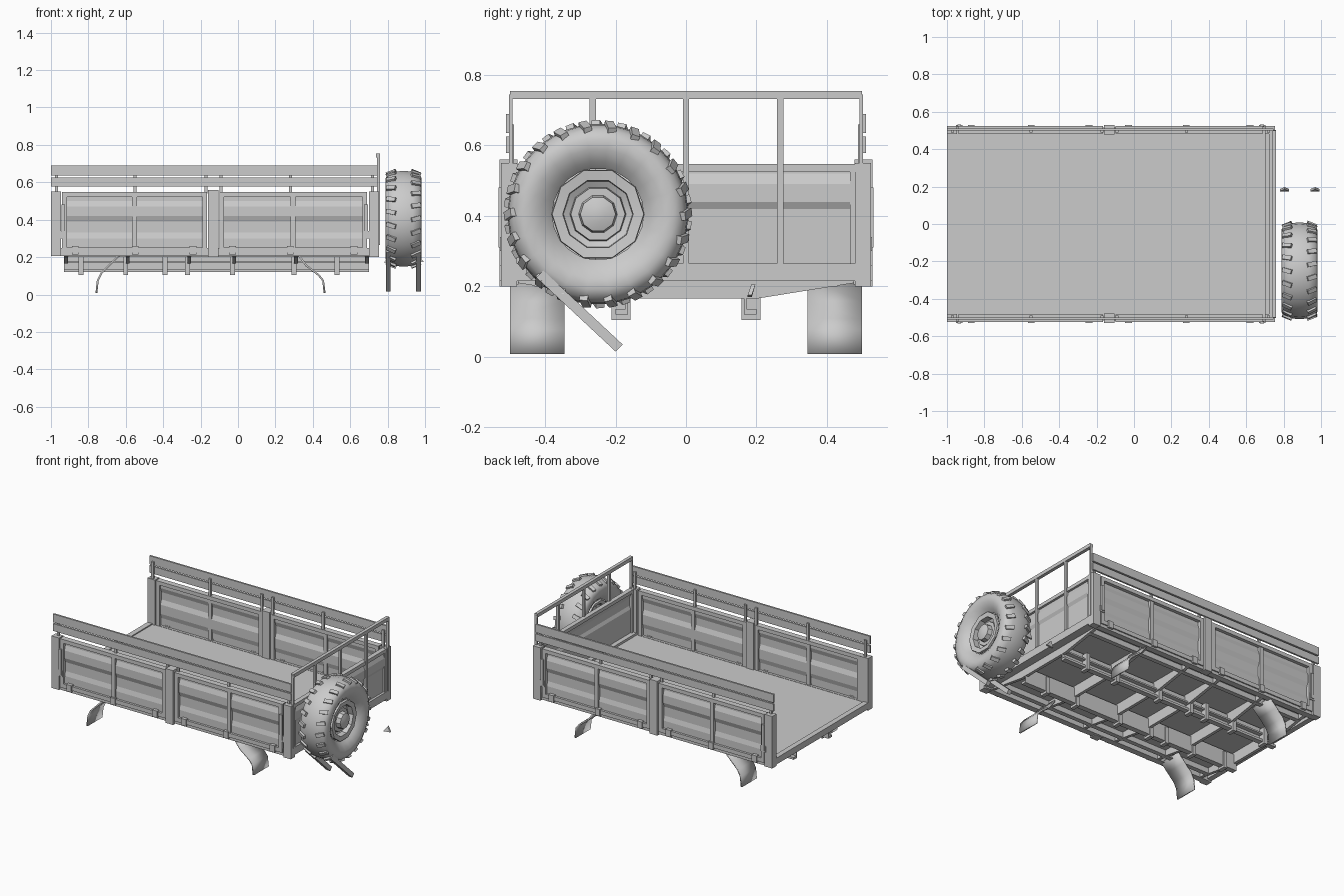
import bpy, bmesh, math
from mathutils import Vector, Matrix

if "Cube" in bpy.data.objects:
    bpy.data.objects.remove(bpy.data.objects["Cube"])


def finish(name, bm, smooth=None):
    bmesh.ops.recalc_face_normals(bm, faces=bm.faces)
    me = bpy.data.meshes.new(name)
    bm.to_mesh(me)
    bm.free()
    ob = bpy.data.objects.new(name, me)
    bpy.context.collection.objects.link(ob)
    if smooth:
        bpy.ops.object.select_all(action='DESELECT')
        ob.select_set(True)
        bpy.context.view_layer.objects.active = ob
        bpy.ops.object.shade_smooth_by_angle(angle=math.radians(smooth))
    return ob


def add_box(bm, x, y, z):
    size = [b - a for a, b in (x, y, z)]
    mid = [(a + b) / 2 for a, b in (x, y, z)]
    m = Matrix.Translation(mid) @ Matrix.Diagonal((*size, 1))
    bmesh.ops.create_cube(bm, size=1, matrix=m)


def boxes(name, items):
    bm = bmesh.new()
    for it in items:
        add_box(bm, *it)
    return finish(name, bm)


def sheet(name, pts, sweep, thick, smooth=None):
    """Polyline of 3D points swept along a vector and thickened."""
    bm = bmesh.new()
    a = [bm.verts.new(p) for p in pts]
    b = [bm.verts.new(Vector(p) + Vector(sweep)) for p in pts]
    for i in range(len(pts) - 1):
        bm.faces.new((a[i], a[i + 1], b[i + 1], b[i]))
    ob = finish(name, bm, smooth)
    mod = ob.modifiers.new("thickness", 'SOLIDIFY')
    mod.thickness, mod.offset = thick, 0
    return ob


def prism(name, pts, sweep):
    bm = bmesh.new()
    f = bm.faces.new([bm.verts.new(p) for p in pts])
    r = bmesh.ops.extrude_face_region(bm, geom=[f])
    bmesh.ops.translate(bm, vec=sweep, verts=[v for v in r['geom'] if isinstance(v, bmesh.types.BMVert)])
    return finish(name, bm)


def lathe(name, prof, n, centre, smooth=35):
    """Revolve (x, radius) points about the x axis."""
    bm = bmesh.new()
    vs = [bm.verts.new((x, r, 0)) for x, r in prof]
    es = [bm.edges.new(e) for e in zip(vs, vs[1:])]
    bmesh.ops.spin(bm, geom=vs + es, cent=(0, 0, 0), axis=(1, 0, 0), angle=2 * math.pi, steps=n)
    bmesh.ops.remove_doubles(bm, verts=bm.verts, dist=1e-4)
    bmesh.ops.translate(bm, vec=centre, verts=bm.verts)
    return finish(name, bm, smooth)


def span(s, a, b):
    return tuple(sorted((s * a, s * b)))


# Floor, with sills at both ends
boxes("floor", [((-0.98, 0.73), (-0.5, 0.5), (0.235, 0.25))])
boxes("end_sills", [((-1.0, -0.965), (-0.5, 0.5), (0.215, 0.257)),
                    ((0.7, 0.755), (-0.5, 0.5), (0.215, 0.265))])

BAYS = ((-0.94, -0.165), (-0.1, 0.69))
for s, side in ((-1, "front"), (1, "back")):
    # Posts, sill and hinge blocks
    boxes(side + "_posts", [((-1.0, -0.945), span(s, .48, .525), (.205, .55)),
                            ((-0.16, -0.105), span(s, .478, .53), (.2, .56)),
                            ((0.7, 0.755), span(s, .48, .525), (.2, .55))])
    boxes(side + "_sill", [((-0.98, 0.74), span(s, .475, .515), (.205, .25))])
    boxes(side + "_hinges", [((x - .018, x + .018), span(s, .5, .53), (.215, .26))
                             for x in (-.87, -.55, -.24, -.03, .28, .62)])
    for i, (x0, x1) in enumerate(BAYS):
        # Drop side: border frame around a pressed sheet with a stiffener
        mid = (x0 + x1) / 2
        y = span(s, .485, .523)
        boxes(f"{side}_drop_side_frame_{i}", [
            ((x0, x1), y, (.522, .547)), ((x0, x1), y, (.225, .252)),
            ((x0, x0 + .025), y, (.225, .547)), ((x1 - .025, x1), y, (.225, .547)),
            ((mid - .013, mid + .013), span(s, .492, .518), (.25, .525))])
        prof = [(.505, .25), (.505, .3), (.497, .33), (.497, .39), (.508, .42), (.508, .47), (.498, .5), (.498, .525)]
        sheet(f"{side}_drop_side_panel_{i}", [(x0 + .02, s * a, z) for a, z in prof],
              (x1 - x0 - .04, 0, 0), .006)
        # Latches beside the outer posts
        lx = x0 + .005 if i == 0 else x1 - .005
        boxes(f"{side}_latch_{i}", [((lx - .01, lx + .01), span(s, .52, .532), (.31, .48)),
                                    ((lx - .018, lx + .018), span(s, .518, .528), (.3, .34))])
    # Upper plank rails with short brackets
    boxes(side + "_rails", [((-1, .745), span(s, .499, .511), (.635, .69)),
                            ((-1, .745), span(s, .499, .511), (.578, .626))])
    boxes(side + "_rail_brackets", [((x - .008, x + .008), span(s, .488, .5), (.54, .66))
                                    for x in (-.97, -.55, -.17, -.09, .28, .72)])

# Headboard: pressed sheet, border, and tall bar frame
prof = [(.735, .25), (.735, .42), (.745, .44), (.745, .49), (.733, .52), (.733, .545)]
sheet("headboard_panel", [(x, -.49, z) for x, z in prof], (0, .98, 0), .008)
boxes("headboard_border", [((.722, .752), (-.49, .49), (.525, .548)),
                           ((.722, .75), (-.49, -.465), (.25, .545)),
                           ((.722, .75), (.465, .49), (.25, .545))])
boxes("headboard_bars", [((.738, .76), (-.5, .5), (.732, .755))] +
      [((.742, .758), (y - .009, y + .009), (.265, .745)) for y in (-.265, 0, .268)] +
      [((.742, .758), (y - .005, y + .005), (.265, .745)) for y in (-.497, .497)])

# Chassis rails as channels, and tapered cross members
for s, side in ((-1, "front"), (1, "back")):
    boxes(side + "_chassis_rail", [((-.93, .7), span(s, .165, .172), (.12, .225)),
                                   ((-.93, .7), span(s, .165, .2), (.12, .135)),
                                   ((-.93, .7), span(s, .165, .2), (.17, .18))])
    boxes(side + "_chassis_brackets", [((x - .013, x + .013), span(s, .158, .212), (.105, .215))
                                       for x in (-.84, -.6, -.39, -.27, -.03, .3, .53)])
    boxes(side + "_outer_bearer", [((-.93, .7), span(s, .4, .43), (.2, .236))])
for i, x in enumerate((-.93, -.6, -.27, -.03, .3, .68)):
    prism(f"cross_member_{i}", [(x, -.48, .236), (x, -.48, .21), (x, -.2, .165),
                                (x, .2, .165), (x, .48, .21), (x, .48, .236)], (.02, 0, 0))

# Curved mud flaps
for s, side in ((-1, "front"), (1, "back")):
    for name, pts in (("rear", [(-.63, .215), (-.68, .165), (-.73, .115), (-.75, .075), (-.757, .008)]),
                      ("fore", [(.32, .215), (.365, .155), (.43, .105), (.455, .075), (.463, .008)])):
        sheet(f"{side}_{name}_mud_flap", [(x, s * .345, z) for x, z in pts], (0, s * .155, 0), .01, 40)

# Spare wheel: tyre, rim and hub
C = (.885, -.25, .405)
half = [(.055, .13), (.075, .15), (.095, .185), (.097, .215), (.085, .242), (.05, .255), (0, .258)]
tyre = half + [(-x, r) for x, r in half[-2::-1]]
lathe("spare_tyre", tyre, 22, C, 50)
lathe("spare_rim", [(.055, .132), (.07, .13), (.066, .1), (.03, .098), (.02, .08), (.045, .077),
                    (.045, .055), (.075, .05), (.085, .022), (.085, 0)], 10, C)
lathe("rim_back", [(-.055, .132), (-.068, .128), (-.06, .105), (.01, .098), (.01, 0)], 10, C)

# Tread lugs on both shoulders, staggered
bm = bmesh.new()
for side in (-1, 1):
    for k in range(22):
        a = 2 * math.pi * (k + .5 * (side > 0)) / 22
        m = (Matrix.Translation(C) @ Matrix.Rotation(a, 4, 'X')
             @ Matrix.Translation((side * .066, 0, .249)) @ Matrix.Rotation(side * .38, 4, 'Y')
             @ Matrix.Rotation(side * .25, 4, 'Z') @ Matrix.Diagonal((.052, .024, .018, 1)))
        bmesh.ops.create_cube(bm, size=1, matrix=m)
finish("tread_lugs", bm)

# Slanted carrier arms under the wheel, with small end tabs
for i, x in enumerate((.79, .953)):
    prism(f"carrier_arm_{i}", [(x, -.425, .225), (x, -.405, .245), (x, -.18, .035), (x, -.2, .015)], (.026, 0, 0))
    prism(f"carrier_tab_{i}", [(x - .01, .175, .17), (x + .04, .175, .175), (x + .015, .185, .205)], (0, .012, 0))
